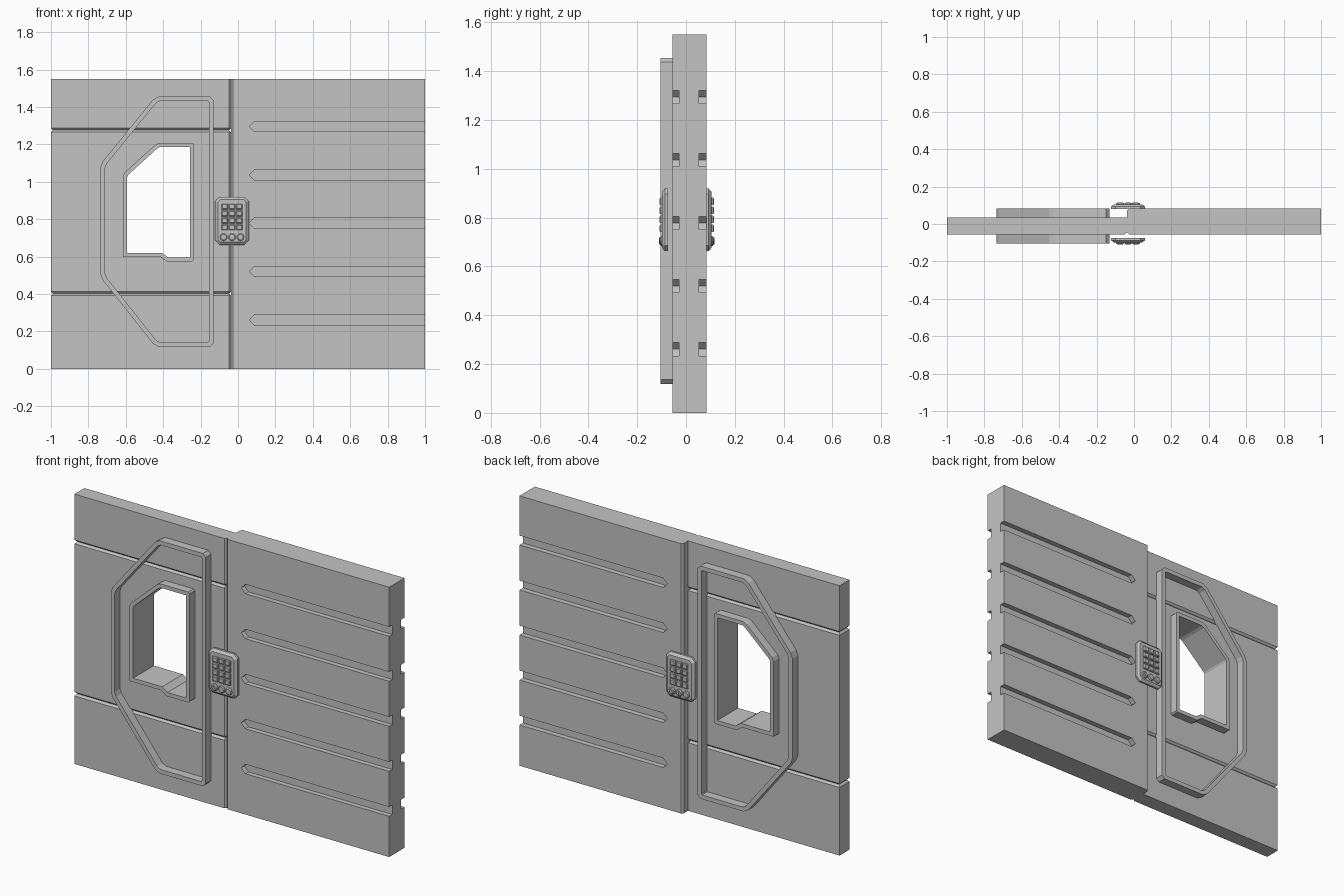
import bpy, bmesh, math
from mathutils import Vector

if "Cube" in bpy.data.objects:
    bpy.data.objects.remove(bpy.data.objects["Cube"], do_unlink=True)

GREY = (0.55, 0.55, 0.55, 1)
mat = bpy.data.materials.new("plain grey")
mat.use_nodes = True
mat.diffuse_color = GREY
mat.node_tree.nodes["Principled BSDF"].inputs["Base Color"].default_value = GREY


def finish(name, bm):
    bmesh.ops.recalc_face_normals(bm, faces=bm.faces)
    me = bpy.data.meshes.new(name)
    bm.to_mesh(me)
    bm.free()
    me.materials.append(mat)
    ob = bpy.data.objects.new(name, me)
    bpy.context.collection.objects.link(ob)
    return ob


def loft(name, sections, ring=False):
    """Bridge x-z outlines placed at given y; capped, or closed into a ring."""
    bm = bmesh.new()
    loops = [[bm.verts.new((x, y, z)) for x, z in pts] for pts, y in sections]
    n = len(loops[0])
    pairs = list(zip(loops, loops[1:]))
    if ring:
        pairs.append((loops[-1], loops[0]))
    else:
        bm.faces.new(loops[0])
        bm.faces.new(loops[-1])
    for a, b in pairs:
        for i in range(n):
            j = (i + 1) % n
            bm.faces.new((a[i], a[j], b[j], b[i]))
    return finish(name, bm)


def inset(pts, d):
    """Shrink a counter-clockwise outline by d with mitred corners."""
    out = []
    for i, p in enumerate(pts):
        p = Vector(p)
        a = (p - Vector(pts[i - 1])).normalized()
        b = (Vector(pts[(i + 1) % len(pts)]) - p).normalized()
        na, nb = Vector((-a.y, a.x)), Vector((-b.y, b.x))
        out.append(tuple(p + (na + nb) * d / (1 + na.dot(nb))))
    return out


def rect(cx, cz, w, h, c=0.0):
    """Rectangle outline, with cut corners when c is set."""
    w, h = w / 2, h / 2
    if not c:
        return [(cx - w, cz - h), (cx + w, cz - h), (cx + w, cz + h), (cx - w, cz + h)]
    return [(cx - w + c, cz - h), (cx + w - c, cz - h), (cx + w, cz - h + c), (cx + w, cz + h - c),
            (cx + w - c, cz + h), (cx - w + c, cz + h), (cx - w, cz + h - c), (cx - w, cz - h + c)]


def slab(name, x0, x1, y0, y1, z0, z1, chamfered):
    """Box whose edges chosen by a rule on the edge midpoint are chamfered."""
    bm = bmesh.new()
    bmesh.ops.create_cube(bm, size=1)
    for v in bm.verts:
        v.co = ((x0, x1)[v.co.x > 0], (y0, y1)[v.co.y > 0], (z0, z1)[v.co.z > 0])
    edges = [e for e in bm.edges if chamfered((e.verts[0].co + e.verts[1].co) / 2)]
    bmesh.ops.bevel(bm, geom=edges, offset=0.011, segments=1, affect='EDGES')
    return finish(name, bm)


def cut(target, cutter):
    cutter.hide_render = True
    mod = target.modifiers.new("cut", 'BOOLEAN')
    mod.operation = 'DIFFERENCE'
    mod.solver = 'EXACT'
    mod.object = cutter
    bpy.context.view_layer.objects.active = target
    bpy.ops.object.modifier_apply(modifier=mod.name)
    bpy.data.objects.remove(cutter, do_unlink=True)


H, SEAM = 1.55, -0.037
FRONT, DOOR_BACK, WALL_BACK = -0.056, 0.034, 0.083

# Door leaf: three boards with chamfered joints
levels = [0, 0.402, 1.276, H]
boards = []
for name, z0, z1 in zip(("lower", "middle", "upper"), levels, levels[1:]):
    def rule(m, z0=z0, z1=z1):
        joint = any(abs(m.z - z) < 0.001 for z in (z0, z1) if 0 < z < H)
        return joint or (m.x > SEAM - 0.001 and m.y < FRONT + 0.001)
    boards.append(slab(name + "_door_board", -1, SEAM, FRONT, DOOR_BACK, z0, z1, rule))

# Window opening and its raised frame
window = [(-0.615, 0.598), (-0.415, 0.598), (-0.382, 0.574), (-0.243, 0.574), (-0.235, 0.582),
          (-0.235, 1.2), (-0.243, 1.208), (-0.42, 1.208), (-0.445, 1.196), (-0.605, 1.05), (-0.615, 1.03)]
mid = inset(window, 0.011)
cut(boards[1], loft("window_cutter", [(mid, -0.3), (mid, 0.3)]))
hole = inset(window, 0.022)
loft("window_frame", [(window, -0.105), (window, 0.083), (hole, 0.083), (hole, -0.105)], ring=True)

# Large angular trim on both faces of the door
trim = [(-0.735, 0.505), (-0.722, 0.473), (-0.455, 0.135), (-0.425, 0.118), (-0.15, 0.118), (-0.132, 0.136),
        (-0.132, 1.437), (-0.15, 1.455), (-0.425, 1.455), (-0.455, 1.438), (-0.722, 1.11), (-0.735, 1.078)]
trim_in = inset(trim, 0.024)
for name, y0, y1 in (("front_trim", -0.105, FRONT + 0.005), ("back_trim", DOOR_BACK - 0.005, 0.083)):
    loft(name, [(trim, y0), (trim, y1), (trim_in, y1), (trim_in, y0)], ring=True)

# Thick wall panel with pointed slots on both faces
wall = slab("wall_panel", SEAM, 1, FRONT, WALL_BACK, 0, H, lambda m: m.x < SEAM + 0.001 and abs(m.z - H / 2) < 0.1)
for i in range(5):
    z, r = 0.261 + 0.2585 * i, 0.027
    slot = [(0.06, z), (0.087, z - r), (1.1, z - r), (1.1, z + r), (0.087, z + r)]
    for y0, y1 in ((-0.2, FRONT + 0.028), (WALL_BACK - 0.03, 0.2)):
        cut(wall, loft("slot_cutter", [(slot, y0), (slot, y1)]))

# Keypads on both sides
KX = -0.032
for side, s in (("front", -1), ("back", 1)):
    def y(d):
        return 0.003 + s * d

    plate = rect(KX, 0.791, 0.18, 0.256, 0.022)
    face = inset(plate, 0.014)
    loft(side + "_keypad_plate", [(plate, y(0.077)), (plate, y(0.09)), (face, y(0.102))])
    # Square keys
    for row in range(4):
        for col in range(3):
            key = rect(KX + 0.039 * (col - 1), 0.756 + 0.037 * row, 0.033, 0.03)
            loft(side + "_key", [(key, y(0.1)), (key, y(0.108)), (inset(key, 0.004), y(0.112))])
    # Round knobs with a pointer bar
    for col in range(3):
        cx, cz = KX + 0.045 * (col - 1), 0.704
        knob = [(cx + 0.02 * math.cos(a), cz + 0.02 * math.sin(a))
                for a in (math.tau * k / 16 for k in range(16))]
        loft(side + "_knob", [(knob, y(0.1)), (knob, y(0.106)), (inset(knob, 0.005), y(0.11))])
        t = math.radians((-45, 90, 45)[col])
        bar = [(cx + u * math.cos(t) - v * math.sin(t), cz + u * math.sin(t) + v * math.cos(t))
               for u, v in rect(0, 0, 0.028, 0.006)]
        loft(side + "_knob_pointer", [(bar, y(0.104)), (bar, y(0.113))])
